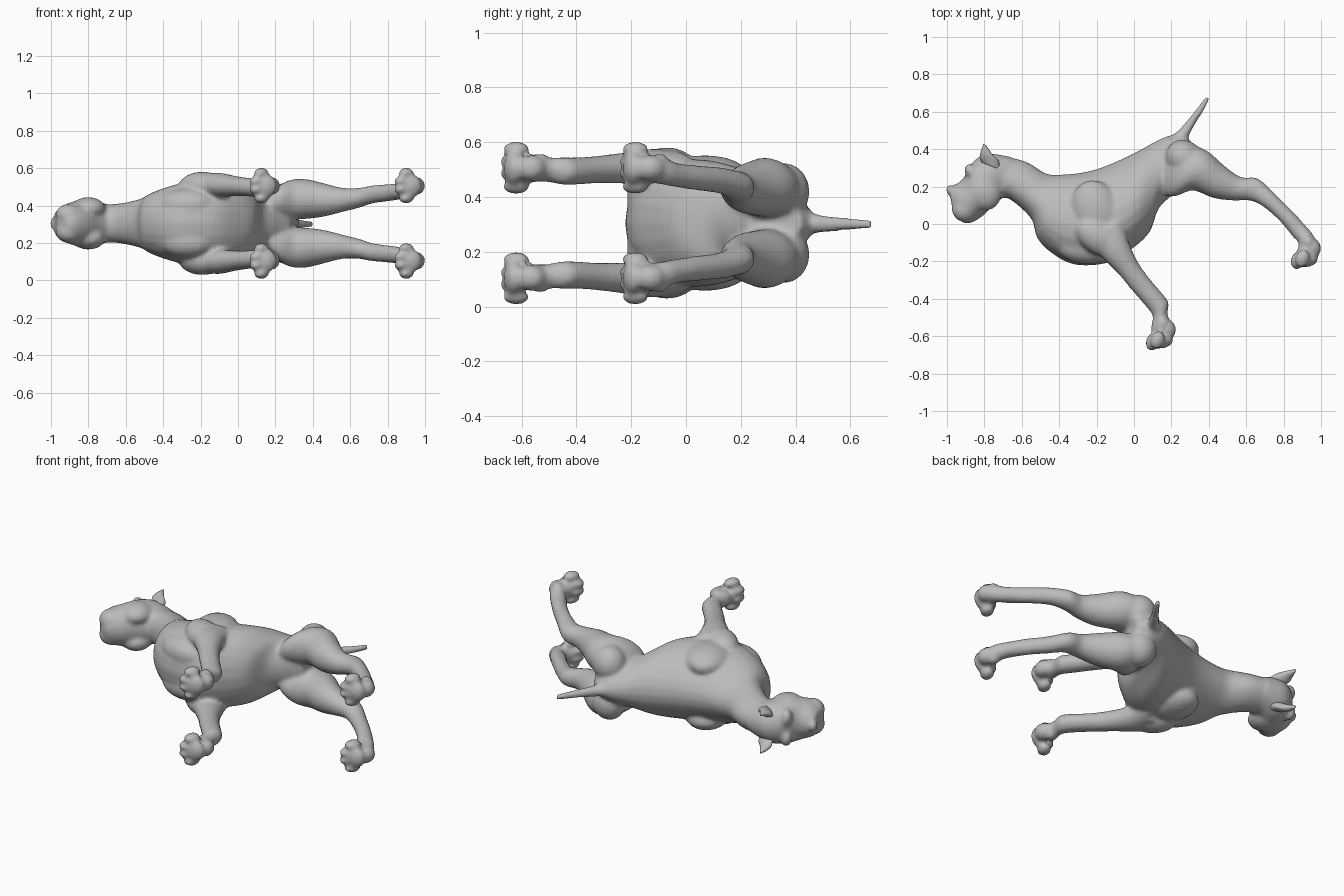
import bpy, bmesh, math
from mathutils import Vector, Matrix

cube = bpy.data.objects.get("Cube")
if cube:
    bpy.data.objects.remove(cube)

MID = 0.305  # height of the animal's plane of symmetry (it lies on its side)

mat = bpy.data.materials.new("plain grey")
mat.use_nodes = True
GREY = (0.5, 0.5, 0.5, 1)
mat.diffuse_color = GREY
mat.node_tree.nodes["Principled BSDF"].inputs["Base Color"].default_value = GREY


def spline(rows, steps=4):
    """Catmull-Rom interpolation of station rows."""
    out = []
    for i in range(len(rows) - 1):
        p0, p1 = rows[max(i - 1, 0)], rows[i]
        p2, p3 = rows[i + 1], rows[min(i + 2, len(rows) - 1)]
        for k in range(steps):
            t = k / steps
            out.append([0.5 * (2 * b + (c - a) * t + (2 * a - 5 * b + 4 * c - d) * t * t
                               + (3 * b - a - 3 * c + d) * t ** 3)
                        for a, b, c, d in zip(p0, p1, p2, p3)])
    return out + [list(rows[-1])]


def loft(bm, rows, side=1, sides=24, egg=0):
    """Rows: upper x, y, lower x, y, sideways offset, half width.
    A positive egg value narrows the upper half of each section."""
    rings = []
    for ux, uy, lx, ly, off, w in spline(rows):
        c = Vector(((ux + lx) / 2, (uy + ly) / 2, MID + side * off))
        a = Vector(((ux - lx) / 2, (uy - ly) / 2, 0))
        ring = []
        for k in range(sides):
            t = 2 * math.pi * k / sides
            across = w * math.sin(t) * (1 - egg * math.cos(t))
            ring.append(bm.verts.new(c + a * math.cos(t) + Vector((0, 0, across))))
        rings.append(ring)
    for r, q in zip(rings, rings[1:]):
        for k in range(sides):
            j = (k + 1) % sides
            bm.faces.new((r[k], r[j], q[j], q[k]))
    bm.faces.new(rings[0][::-1])
    bm.faces.new(rings[-1])


def blob(bm, x, y, off, rx, ry, rz, angle=0, side=1):
    """Ellipsoid muscle, turned by angle within the side plane."""
    m = (Matrix.Translation((x, y, MID + side * off))
         @ Matrix.Rotation(math.radians(angle), 4, 'Z') @ Matrix.Diagonal((rx, ry, rz, 1)))
    bmesh.ops.create_uvsphere(bm, u_segments=20, v_segments=12, radius=1, matrix=m)


def finish(bm, name, voxel, smooth):
    bmesh.ops.recalc_face_normals(bm, faces=bm.faces)
    me = bpy.data.meshes.new(name)
    bm.to_mesh(me)
    bm.free()
    me.materials.append(mat)
    ob = bpy.data.objects.new(name, me)
    bpy.context.collection.objects.link(ob)
    for p in me.polygons:
        p.use_smooth = True
    if voxel:
        r = ob.modifiers.new("Blend parts", 'REMESH')
        r.mode = 'VOXEL'
        r.voxel_size = voxel
        r.use_smooth_shade = True
        s = ob.modifiers.new("Soften", 'SMOOTH')
        s.factor = 0.5
        s.iterations = smooth
    return ob


bm = bmesh.new()

# Neck, chest, waist and rump
loft(bm, [(-.74, .37, -.71, .14, 0, .10), (-.58, .335, -.66, .13, 0, .105),
          (-.47, .27, -.55, .03, 0, .13), (-.38, .265, -.515, -.08, 0, .16),
          (-.28, .275, -.42, -.17, 0, .195), (-.18, .30, -.30, -.22, 0, .22),
          (-.06, .35, -.13, -.205, 0, .23), (.04, .40, 0, -.125, 0, .215),
          (.12, .445, .085, -.04, 0, .17), (.20, .475, .13, .08, 0, .135),
          (.27, .465, .20, .15, 0, .12), (.33, .42, .28, .22, 0, .10)], egg=.2)

# Head: skull, brow, blunt muzzle
loft(bm, [(-.66, .36, -.69, .15, 0, .09), (-.78, .375, -.75, .10, 0, .125),
          (-.865, .33, -.80, .05, 0, .128), (-.915, .24, -.86, .01, 0, .115),
          (-.96, .21, -.91, .005, 0, .095), (-.99, .19, -.965, .05, 0, .06)])
blob(bm, -.98, .18, 0, .025, .03, .035, 20)

for s in (1, -1):
    # Brows, cheeks and hanging lips
    blob(bm, -.87, .28, .06, .035, .045, .05, 30, s)
    blob(bm, -.80, .17, .08, .09, .10, .06, 20, s)
    blob(bm, -.905, .08, .045, .07, .07, .06, -20, s)

    # Shoulder blade, upper arm and chest muscle
    blob(bm, -.20, .07, .165, .13, .17, .082, 20, s)
    blob(bm, -.19, -.07, .20, .14, .09, .076, -35, s)
    blob(bm, -.36, -.05, .10, .10, .13, .075, 30, s)
    blob(bm, -.27, -.125, .10, .15, .09, .085, -8, s)

    # Front leg down to the wrist
    loft(bm, [(-.06, .02, -.27, -.06, .20, .06), (-.03, -.09, -.19, -.16, .205, .066),
              (.025, -.21, -.085, -.265, .20, .056), (.09, -.30, -.015, -.35, .195, .05),
              (.15, -.37, .055, -.43, .19, .05), (.185, -.42, .10, -.49, .19, .05),
              (.18, -.48, .095, -.53, .195, .045), (.20, -.55, .09, -.57, .20, .05)], s)

    # Rump muscle, then thigh, shank and hock
    blob(bm, .265, .355, .115, .10, .095, .105, -30, s)
    loft(bm, [(.17, .37, .14, .20, .08, .05), (.24, .42, .17, .15, .10, .085),
              (.32, .42, .23, .15, .125, .105),
              (.40, .385, .315, .18, .13, .107), (.49, .305, .42, .14, .125, .09),
              (.575, .25, .53, .125, .125, .066), (.66, .245, .62, .125, .135, .054),
              (.75, .165, .695, .09, .155, .048), (.845, .07, .785, .01, .165, .046),
              (.91, .0, .85, -.07, .175, .044), (.965, -.07, .88, -.10, .19, .05),
              (.97, -.14, .87, -.15, .20, .05)], s)

    # Paws: heel pad, dewclaw lump and four spread toes
    for px, py in ((.145, -.585), (.92, -.15)):
        blob(bm, px + .035, py + .02, .20, .045, .055, .048, 0, s)
        blob(bm, px + .005, py - .045, .20, .06, .035, .062, 10, s)
        blob(bm, px + .01, py + .055, .23, .03, .03, .025, 0, s)
        for off, back in ((.133, .025), (.18, 0), (.225, 0), (.27, .025)):
            blob(bm, px - .045 + back, py - .045 + back * .4, off, .038, .05, .027, -20, s)

# Tail
loft(bm, [(.16, .46, .27, .40, 0, .05), (.225, .49, .285, .45, -.002, .036),
          (.285, .555, .325, .53, -.004, .027), (.345, .63, .375, .61, -.004, .022),
          (.385, .685, .405, .672, -.004, .016)], sides=16)

finish(bm, "hound_body", 0.012, 5)

# Ears: small upright folded flaps at the sides of the skull
for name, s in (("upper_ear", 1), ("lower_ear", -1)):
    bm = bmesh.new()
    loft(bm, [(-.815, .33, -.715, .29, .08, .028), (-.825, .355, -.725, .34, .092, .026),
              (-.82, .385, -.755, .37, .105, .02), (-.805, .43, -.79, .42, .115, .008)], s, 16)
    finish(bm, name, 0, 0)
